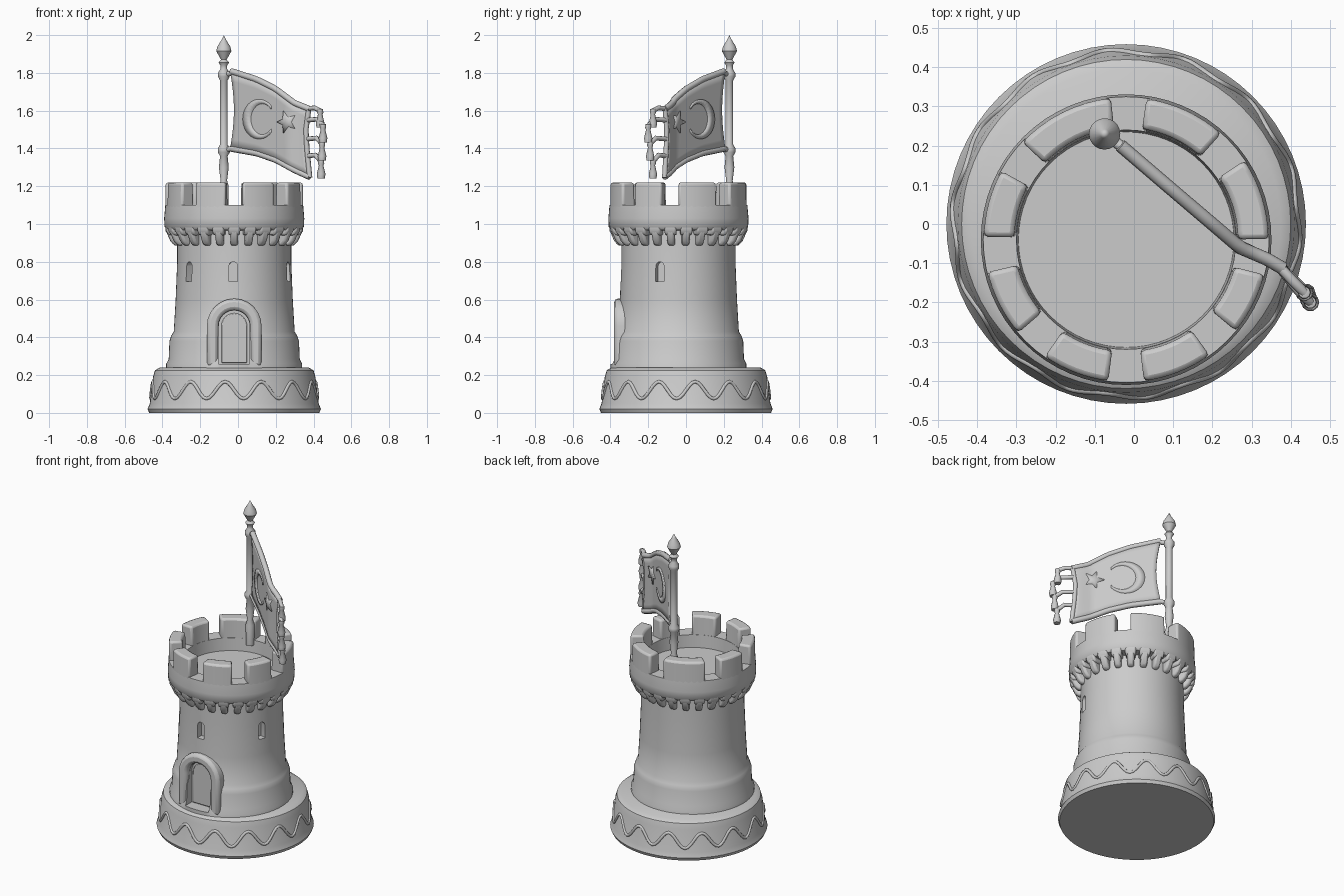
import bpy, bmesh, math
from mathutils import Vector, Matrix

if "Cube" in bpy.data.objects:
    bpy.data.objects.remove(bpy.data.objects["Cube"])

stone = bpy.data.materials.new("plain_grey")
stone.use_nodes = True
stone.diffuse_color = (0.6, 0.6, 0.6, 1)
bsdf = stone.node_tree.nodes["Principled BSDF"]
bsdf.inputs["Base Color"].default_value = (0.6, 0.6, 0.6, 1)
bsdf.inputs["Roughness"].default_value = 0.8

AXIS = (-0.02, -0.04)      # tower axis
BASE_AXIS = (-0.02, 0.0)   # plinth axis


def finish(name, bm, bevel=0.0, solid=0.0, smooth=True):
    bmesh.ops.remove_doubles(bm, verts=bm.verts, dist=1e-5)
    bmesh.ops.recalc_face_normals(bm, faces=bm.faces)
    mesh = bpy.data.meshes.new(name)
    bm.to_mesh(mesh)
    bm.free()
    mesh.materials.append(stone)
    ob = bpy.data.objects.new(name, mesh)
    bpy.context.collection.objects.link(ob)
    if solid:
        m = ob.modifiers.new("thickness", "SOLIDIFY")
        m.thickness, m.offset = solid, 0
    if bevel:
        m = ob.modifiers.new("soft_edges", "BEVEL")
        m.width, m.segments, m.angle_limit = bevel, 2, math.radians(40)
    if smooth:
        shade(ob)
    return ob


def shade(ob):
    bpy.ops.object.select_all(action="DESELECT")
    ob.select_set(True)
    bpy.context.view_layer.objects.active = ob
    bpy.ops.object.shade_smooth_by_angle(angle=math.radians(40))


def lathe(name, profile, centre, start=0, end=360, steps=64, bevel=0.0, smooth=True):
    """Turn an (r, z) profile; a partial turn closes the profile and caps its ends."""
    bm = bmesh.new()
    full = end - start >= 360
    rings = []
    for i in range(steps + 1):
        a = math.radians(start + (end - start) * i / steps)
        rings.append([bm.verts.new((centre[0] + r * math.cos(a), centre[1] + r * math.sin(a), z))
                      for r, z in profile])
    n = len(profile)
    for p, q in zip(rings, rings[1:]):
        for j in range(n - 1 if full else n):
            k = (j + 1) % n
            bm.faces.new((p[j], p[k], q[k], q[j]))
    if not full:
        bm.faces.new(rings[0])
        bm.faces.new(rings[-1])
    bmesh.ops.dissolve_degenerate(bm, dist=1e-6, edges=bm.edges)
    return finish(name, bm, bevel, smooth=smooth)


def arch(half, bottom, spring, steps=12):
    """Outline of a round-headed opening in (x, z)."""
    pts = [(half, bottom)]
    pts += [(half * math.cos(math.pi * i / steps), spring + half * math.sin(math.pi * i / steps))
            for i in range(steps + 1)]
    return pts + [(-half, bottom)]


def extrude(bm, faces, vec):
    res = bmesh.ops.extrude_face_region(bm, geom=faces)
    bmesh.ops.translate(bm, vec=vec, verts=[g for g in res["geom"] if isinstance(g, bmesh.types.BMVert)])


def tube(name, points, radius, cyclic=False):
    cu = bpy.data.curves.new(name, "CURVE")
    cu.dimensions = "3D"
    cu.bevel_depth, cu.bevel_resolution, cu.use_fill_caps = radius, 2, True
    sp = cu.splines.new("POLY")
    sp.points.add(len(points) - 1)
    for p, co in zip(sp.points, points):
        p.co = (*co, 1)
    sp.use_cyclic_u, sp.use_smooth = cyclic, True
    cu.materials.append(stone)
    ob = bpy.data.objects.new(name, cu)
    bpy.context.collection.objects.link(ob)


def interp(table, x):
    for (x0, y0), (x1, y1) in zip(table, table[1:]):
        if x <= x1:
            break
    return y0 + (y1 - y0) * (x - x0) / (x1 - x0)


# Plinth with a shallow wavy relief
lathe("plinth", [(0, 0), (.45, 0), (.459, .02), (.447, .05), (.43, .19), (.42, .225),
                 (.395, .24), (0, .245)], BASE_AXIS)
wave = []
for i in range(168):
    a = 2 * math.pi * i / 168
    z = .12 + .045 * math.sin(14 * a)
    r = .452 - .12 * z
    wave.append((BASE_AXIS[0] + r * math.cos(a), BASE_AXIS[1] + r * math.sin(a), z))
tube("plinth_relief", wave, .009, cyclic=True)

# Tower shaft with door and windows cut in
shaft = lathe("tower_shaft", [(0, .2), (.36, .2), (.36, .26), (.347, .285), (.343, .38), (.333, .41),
                              (.32, .43), (.31, .6), (.302, .8), (.302, 1.0), (0, 1.0)],
              AXIS, smooth=False)


def cut(outline, angle, near, far):
    bm = bmesh.new()
    face = bm.faces.new([bm.verts.new((x, -far, z)) for x, z in outline])
    extrude(bm, [face], (0, far - near, 0))
    turn = Matrix.Translation((*AXIS, 0)) @ Matrix.Rotation(math.radians(angle + 90), 4, "Z")
    bmesh.ops.transform(bm, matrix=turn, verts=bm.verts)
    cutter = finish("cutter", bm, smooth=False)
    cutter.hide_render = True
    m = shaft.modifiers.new("opening", "BOOLEAN")
    m.operation, m.object, m.solver = "DIFFERENCE", cutter, "EXACT"
    bpy.context.view_layer.objects.active = shaft
    bpy.ops.object.modifier_apply(modifier=m.name)
    bpy.data.objects.remove(cutter)


cut(arch(.082, .26, .46), -90, .285, .5)
for angle in (-91, -19, 218):
    cut(arch(.023, .695, .777, 6), angle, .265, .4)
shade(shaft)

# Door surround and door leaf
bm = bmesh.new()
outer, inner = ([bm.verts.new((AXIS[0] + x, -.29, z)) for x, z in arch(h, .245, .46)] for h in (.145, .084))
faces = [bm.faces.new((outer[i], outer[i + 1], inner[i + 1], inner[i])) for i in range(len(outer) - 1)]
extrude(bm, faces, (0, -.09, 0))
finish("door_surround", bm, bevel=.018)
bm = bmesh.new()
leaf = bm.faces.new([bm.verts.new((AXIS[0] + x, -.32, z)) for x, z in arch(.068, .265, .46)])
extrude(bm, [leaf], (0, -.014, 0))
finish("door_leaf", bm, bevel=.004)

# Corbels under the parapet, each with a wider head
COUNT = 26
for i in range(COUNT):
    a = 360 * (i + .5) / COUNT
    lathe("corbel", [(.28, .885), (.318, .885), (.34, .91), (.362, .96), (.362, 1), (.28, 1)],
          AXIS, a - 3.6, a + 3.6, 2, bevel=.012)
    lathe("corbel_head", [(.28, .94), (.35, .94), (.366, .965), (.366, 1), (.28, 1)],
          AXIS, a - 5.2, a + 5.2, 2, bevel=.01)

# Parapet with sunken floor and merlons between the gaps
lathe("parapet", [(0, 1.02), (.275, 1.02), (.28, 1.1), (.365, 1.1), (.371, 1.03), (.369, .985),
                  (.355, .968), (.29, .965), (0, .965)], AXIS)
gaps = [-90, -47, -7, 41, 89, 144, 186, 228, 270]
for a, b in zip(gaps, gaps[1:]):
    lathe("merlon", [(.28, 1.07), (.366, 1.07), (.363, 1.22), (.286, 1.22)],
          AXIS, a + 7.2, b - 7.2, 8, bevel=.012)

# Flagpole
POLE = (-.075, .23)
lathe("flagpole", [(0, 1.07), (.024, 1.07), (.026, 1.2), (.017, 1.23), (.026, 1.3), (.02, 1.36),
                   (.032, 1.38), (.032, 1.4), (.02, 1.42), (.02, 1.76), (.031, 1.78), (.031, 1.8),
                   (.018, 1.82), (.018, 1.84), (.028, 1.855), (.015, 1.87), (.04, 1.915),
                   (.034, 1.94), (.012, 1.975), (0, 2)], POLE, steps=20)

# Flag cloth: plan line, upper edge and lower edge as functions of x
PLAN = [(-.04, .205), (.1, .085), (.2, 0), (.27, -.06), (.34, -.09), (.4, -.125)]
UPPER = [(-.04, 1.81), (.1, 1.765), (.2, 1.715), (.3, 1.64), (.4, 1.6)]
LOWER = [(-.04, 1.4), (.1, 1.375), (.2, 1.34), (.3, 1.285), (.4, 1.24)]


def on_flag(x, z):
    return Vector((x, interp(PLAN, x), z))


xs = [-.035 + .415 * i / 20 for i in range(21)]
bm = bmesh.new()
grid = []
for i, x in enumerate(xs):
    lo, hi = interp(LOWER, x), interp(UPPER, x)
    col = []
    for j in range(9):
        t = j / 8
        sag = .02 * math.sin(math.pi * t) * (1 if i < 10 else -1) * abs(i - 10) / 10
        col.append(bm.verts.new(on_flag(x + sag, lo + (hi - lo) * t)))
    grid.append(col)
for p, q in zip(grid, grid[1:]):
    for j in range(8):
        bm.faces.new((p[j], q[j], q[j + 1], p[j + 1]))
finish("flag_cloth", bm, solid=.02)
tube("flag_upper_hem", [on_flag(x, interp(UPPER, x)) for x in xs], .017)
tube("flag_lower_hem", [on_flag(x, interp(LOWER, x)) for x in xs], .017)
tube("flag_end_hem", [on_flag(.38, 1.245), on_flag(.365, 1.4), on_flag(.36, 1.5), on_flag(.375, 1.61)], .014)
for z in (1.39, 1.79):
    tube("flag_tie", [(*POLE, z), on_flag(-.03, z + .01)], .014)

# Crescent and star, standing slightly proud on both sides of the cloth
bm = bmesh.new()
rim = [math.radians(40 + 280 * i / 24) for i in range(25)]
out = [bm.verts.new(on_flag(.12 + .085 * math.cos(a), 1.555 + .105 * math.sin(a))) for a in rim]
inn = [bm.verts.new(on_flag(.137 + .062 * math.cos(a), 1.555 + .082 * math.sin(a))) for a in rim]
for i in range(24):
    bm.faces.new((out[i], out[i + 1], inn[i + 1], inn[i]))
finish("flag_crescent", bm, solid=.032)
bm = bmesh.new()
hub = bm.verts.new(on_flag(.265, 1.54))
tips = []
for i in range(10):
    a, r = math.pi * (i / 5 + 1), (.06, .026)[i % 2]
    tips.append(bm.verts.new(on_flag(.265 + .85 * r * math.cos(a), 1.54 + r * math.sin(a))))
for i in range(10):
    bm.faces.new((hub, tips[i], tips[(i + 1) % 10]))
finish("flag_star", bm, solid=.034)

# Tassels hanging from the free end on short cords
for x, y, z, edge in ((.435, -.175, 1.6, 1.61), (.45, -.2, 1.52, 1.55),
                      (.445, -.19, 1.425, 1.45), (.44, -.175, 1.33, 1.36)):
    tube("tassel_cord", [on_flag(.37, edge), (x - .03, y + .03, edge + .005), (x, y, z)], .013)
    lathe("tassel", [(0, z + .012), (.015, z + .008), (.017, z - .01), (.012, z - .02), (.023, z - .065),
                     (.02, z - .088), (0, z - .09)], (x, y), steps=10)
